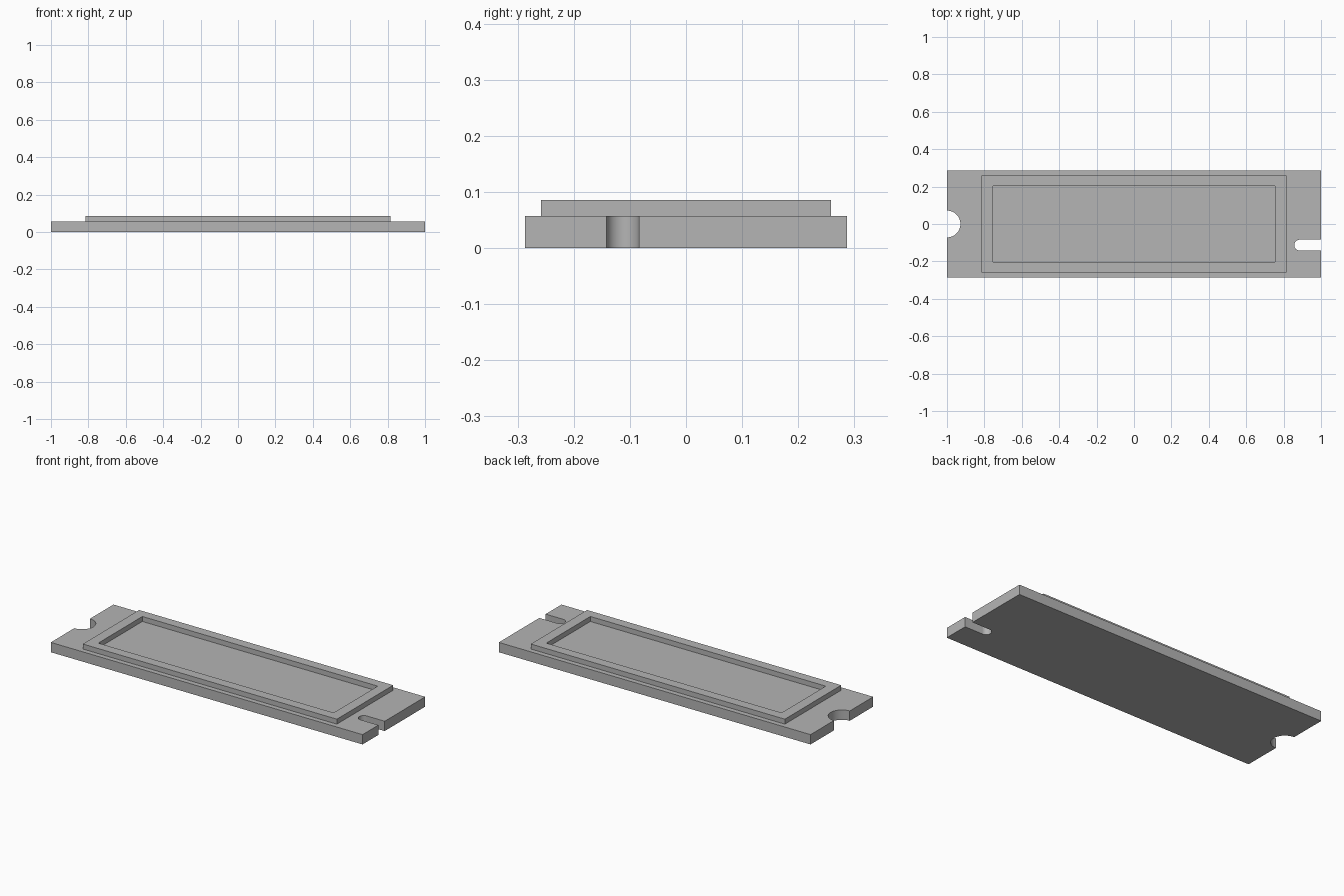
import bpy
import bmesh
from math import pi, sin, cos, radians

HALF_X, HALF_Y = 1.0, 0.287
PLATE_TOP, FRAME_TOP = 0.057, 0.086

cube = bpy.data.objects.get("Cube")
if cube:
    bpy.data.objects.remove(cube, do_unlink=True)

grey = bpy.data.materials.new("plain_grey")
grey.use_nodes = True
colour = (0.46, 0.46, 0.46, 1)
grey.diffuse_color = colour
grey.node_tree.nodes["Principled BSDF"].inputs["Base Color"].default_value = colour


def arc(cx, cy, r, start, end, steps=24):
    return [(cx + r * cos(start + (end - start) * i / steps),
             cy + r * sin(start + (end - start) * i / steps))
            for i in range(steps + 1)]


def rectangle(x, y):
    return [(-x, -y), (x, -y), (x, y), (-x, y)]


def finish(name, bm):
    bmesh.ops.recalc_face_normals(bm, faces=bm.faces)
    mesh = bpy.data.meshes.new(name)
    bm.to_mesh(mesh)
    bm.free()
    mesh.materials.append(grey)
    obj = bpy.data.objects.new(name, mesh)
    bpy.context.collection.objects.link(obj)
    bpy.ops.object.select_all(action='DESELECT')
    obj.select_set(True)
    bpy.context.view_layer.objects.active = obj
    bpy.ops.object.shade_smooth_by_angle(angle=radians(30))
    return obj


# Base plate: outline with a round-ended slot at +x and a half-round notch at -x
slot_y, slot_r, slot_end = -0.113, 0.029, 0.857
outline = [(-HALF_X, -HALF_Y), (HALF_X, -HALF_Y), (HALF_X, slot_y - slot_r)]
outline += arc(slot_end + slot_r, slot_y, slot_r, 1.5 * pi, 0.5 * pi)
outline += [(HALF_X, slot_y + slot_r), (HALF_X, HALF_Y), (-HALF_X, HALF_Y)]
outline += arc(-HALF_X, 0, 0.072, 0.5 * pi, -0.5 * pi)

bm = bmesh.new()
face = bm.faces.new([bm.verts.new((x, y, 0)) for x, y in outline])
raised = bmesh.ops.extrude_face_region(bm, geom=[face], use_keep_orig=True)
top_verts = [g for g in raised["geom"] if isinstance(g, bmesh.types.BMVert)]
bmesh.ops.translate(bm, verts=top_verts, vec=(0, 0, PLATE_TOP))
finish("base_plate", bm)

# Raised frame: outer wall, flat rim and inner wall around the shallow recess
outer, inner = rectangle(0.815, 0.258), rectangle(0.755, 0.202)
section = [(outer, PLATE_TOP), (outer, FRAME_TOP), (inner, FRAME_TOP), (inner, PLATE_TOP)]
bm = bmesh.new()
loops = [[bm.verts.new((x, y, z)) for x, y in ring] for ring, z in section]
for low, high in zip(loops, loops[1:]):
    for i in range(4):
        j = (i + 1) % 4
        bm.faces.new((low[i], low[j], high[j], high[i]))
finish("raised_frame", bm)
